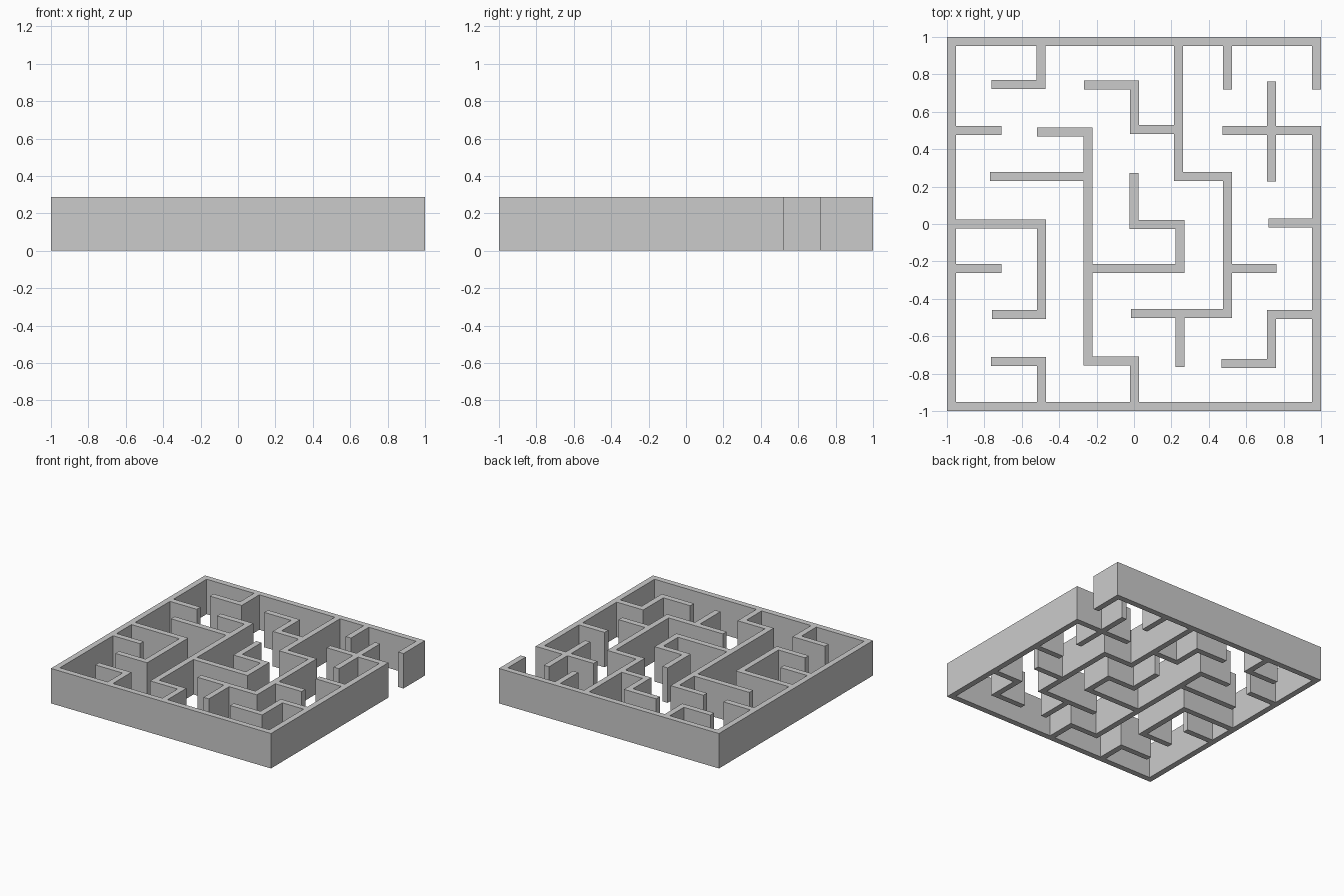
import bpy, bmesh
from mathutils import Vector

if "Cube" in bpy.data.objects:
    bpy.data.objects.remove(bpy.data.objects["Cube"])

HEIGHT = 0.287
HALF = 0.024            # half of the wall thickness


def wall(name, *path):
    """Offset a right-angled centre line to both sides and raise it into a wall."""
    pts = [Vector(p) for p in path]
    dirs = [(b - a).normalized() for a, b in zip(pts, pts[1:])]
    normals = [Vector((-d.y, d.x)) for d in dirs]
    offs = [normals[0]] + [a + b for a, b in zip(normals, normals[1:])] + [normals[-1]]
    outline = [p - HALF * o for p, o in zip(pts, offs)]
    outline += [p + HALF * o for p, o in reversed(list(zip(pts, offs)))]

    bm = bmesh.new()
    base = bm.faces.new([bm.verts.new((p.x, p.y, 0)) for p in outline])
    top = bmesh.ops.extrude_face_region(bm, geom=[base], use_keep_orig=True)["geom"]
    bmesh.ops.translate(bm, vec=(0, 0, HEIGHT),
                        verts=[g for g in top if isinstance(g, bmesh.types.BMVert)])
    bmesh.ops.recalc_face_normals(bm, faces=bm.faces[:])
    mesh = bpy.data.meshes.new(name)
    bm.to_mesh(mesh)
    bm.free()
    ob = bpy.data.objects.new(name, mesh)
    bpy.context.collection.objects.link(ob)


E, I = 0.976, 0.952     # outer wall centre line and inner face

# Perimeter with the doorway on the right, turning inward beside it
wall("outer_wall", (E, 0.72), (E, E), (-E, E), (-E, -E), (E, -E), (E, 0.50), (0.473, 0.50))
wall("cross_arm_back", (0.735, 0.524), (0.735, 0.762))
wall("cross_arm_front", (0.735, 0.476), (0.735, 0.227))

# Walls hanging from the back
wall("back_left_hook", (-0.497, I), (-0.497, 0.747), (-0.762, 0.747))
wall("back_long_wall", (0.237, I), (0.237, 0.253), (0.499, 0.253), (0.499, -0.478), (-0.017, -0.478))
wall("back_step_wall", (-0.266, 0.744), (0.002, 0.744), (0.002, 0.506), (0.213, 0.506))
wall("back_stub", (0.499, I), (0.499, 0.72))
wall("long_wall_front_stub", (0.247, -0.502), (0.247, -0.765))
wall("long_wall_right_stub", (0.523, -0.239), (0.763, -0.239))

# Central walls
wall("centre_long_wall", (-0.518, 0.491), (-0.245, 0.491), (-0.245, -0.732), (0.003, -0.732), (0.003, -I))
wall("centre_left_branch", (-0.77, 0.253), (-0.269, 0.253))
wall("centre_zigzag", (0.0, 0.272), (0.0, -0.003), (0.247, -0.003), (0.247, -0.239), (-0.221, -0.239))

# Left side walls
wall("left_back_stub", (-I, 0.50), (-0.708, 0.50))
wall("left_hook", (-I, 0.001), (-0.494, 0.001), (-0.494, -0.484), (-0.76, -0.484))
wall("left_front_stub", (-I, -0.239), (-0.708, -0.239))
wall("front_left_hook", (-0.764, -0.736), (-0.494, -0.736), (-0.494, -I))

# Right side walls
wall("right_stub", (I, 0.005), (0.72, 0.005))
wall("right_hook", (I, -0.484), (0.735, -0.484), (0.735, -0.746), (0.467, -0.746))
